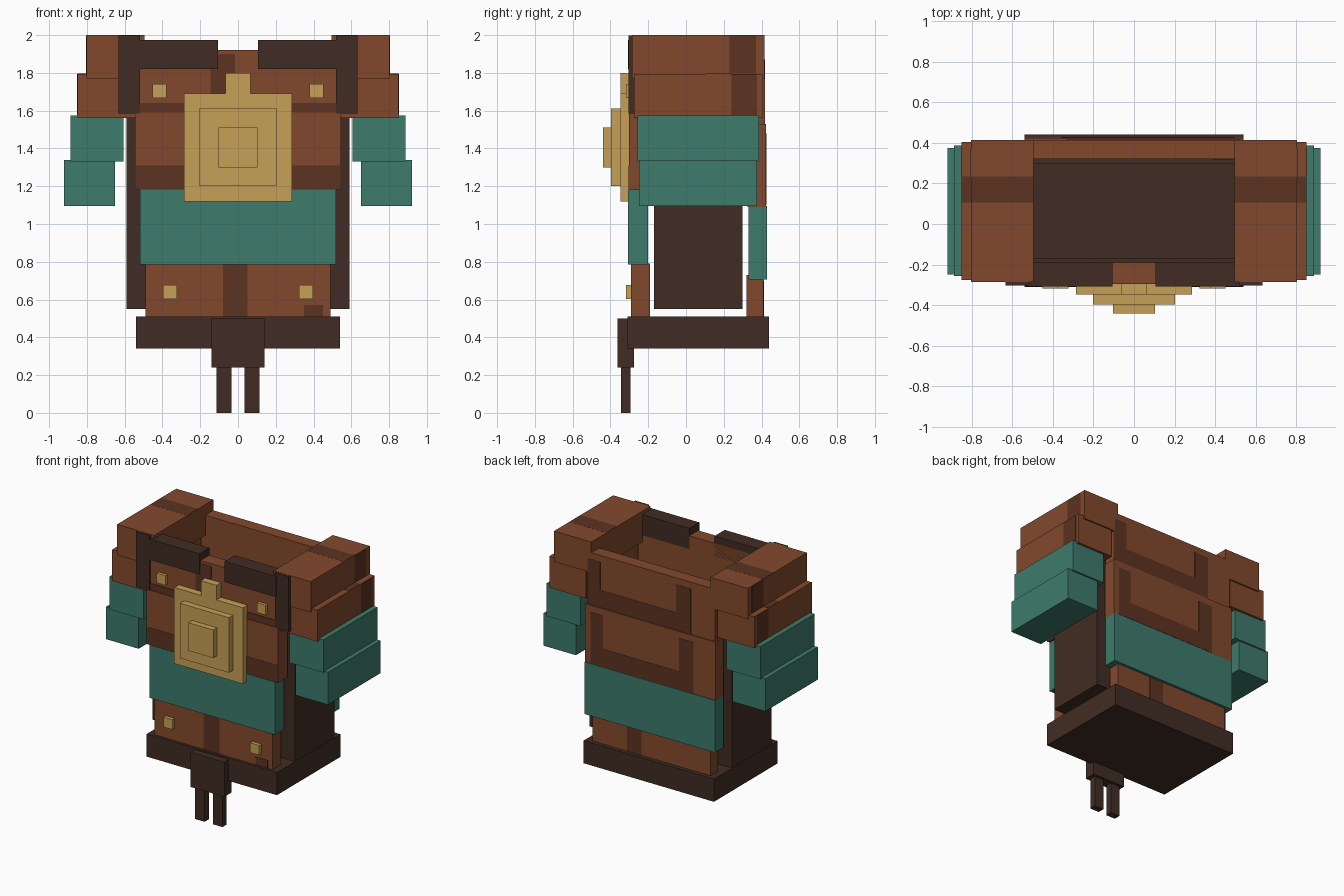
import bpy

if "Cube" in bpy.data.objects:
    bpy.data.objects.remove(bpy.data.objects["Cube"])


def material(name, rgb):
    lin = [((c / 255 + 0.055) / 1.055) ** 2.4 for c in rgb]
    m = bpy.data.materials.new(name)
    m.diffuse_color = (*lin, 1)
    m.use_nodes = True
    m.node_tree.nodes["Principled BSDF"].inputs["Base Color"].default_value = m.diffuse_color
    return m


LEATHER = material("brown leather", (130, 73, 44))
STAIN = material("stained leather", (92, 51, 33))
DARK = material("dark leather", (65, 44, 35))
TEAL = material("teal cloth", (61, 123, 108))
GOLD = material("gold", (199, 161, 87))


def box(name, mat, x, y, z):
    """Box given by its (min, max) range on each axis."""
    bpy.ops.mesh.primitive_cube_add(size=1, location=[sum(r) / 2 for r in (x, y, z)])
    ob = bpy.context.object
    ob.name = name
    ob.scale = [r[1] - r[0] for r in (x, y, z)]
    bpy.ops.object.transform_apply(location=False, rotation=False, scale=True)
    ob.data.materials.append(mat)
    return ob


def pair(name, mat, x, y, z):
    """Box and its mirror image across x = 0."""
    box(name + "_right", mat, x, y, z)
    box(name + "_left", mat, (-x[1], -x[0]), y, z)


def wide(name, mat, half, y, z):
    box(name, mat, (-half, half), y, z)


T = 0.004  # thickness of the painted stains


def stain_y(name, x, y, z):
    """Stain plate on a face pointing along y."""
    box(name, STAIN, x, (y - T / 2, y + T / 2), z)


# Torso core and belt
wide("torso_core", DARK, 0.59, (-0.17, 0.30), (0.55, 1.59))
wide("belt", DARK, 0.54, (-0.31, 0.44), (0.34, 0.51))
wide("belt_buckle", DARK, 0.14, (-0.362, -0.275), (0.24, 0.50))
pair("belt_strap", DARK, (0.035, 0.113), (-0.345, -0.295), (0, 0.245))

# Front plates
wide("front_upper_plate", LEATHER, 0.53, (-0.295, -0.19), (1.58, 1.92))
wide("front_middle_plate", LEATHER, 0.545, (-0.303, -0.195), (1.18, 1.59))
wide("front_sash", TEAL, 0.52, (-0.306, -0.20), (0.785, 1.18))
wide("front_lower_plate", LEATHER, 0.49, (-0.29, -0.19), (0.50, 0.79))

# Back plates
wide("back_upper_plate", LEATHER, 0.53, (0.32, 0.415), (1.51, 1.92))
wide("back_middle_plate", LEATHER, 0.54, (0.325, 0.424), (1.09, 1.53))
wide("back_sash", TEAL, 0.54, (0.33, 0.43), (0.705, 1.095))
wide("back_lower_plate", LEATHER, 0.49, (0.32, 0.41), (0.50, 0.73))

# Layered shoulders and sleeves
pair("shoulder_top", LEATHER, (0.495, 0.803), (-0.285, 0.415), (1.77, 2.0))
pair("shoulder_lower", LEATHER, (0.545, 0.85), (-0.275, 0.405), (1.56, 1.795))
pair("sleeve_upper", TEAL, (0.605, 0.887), (-0.256, 0.387), (1.33, 1.575))
pair("sleeve_lower", TEAL, (0.65, 0.92), (-0.248, 0.375), (1.095, 1.338))

# Dark collar trim
pair("collar_bar", DARK, (0.105, 0.53), (-0.308, -0.19), (1.82, 1.975))
pair("collar_strap", DARK, (0.52, 0.633), (-0.304, -0.27), (1.585, 1.999))

# Stepped gold emblem plate and studs
wide("emblem_base", GOLD, 0.285, (-0.348, -0.28), (1.12, 1.69))
wide("emblem_tab", GOLD, 0.065, (-0.348, -0.28), (1.69, 1.80))
wide("emblem_step", GOLD, 0.203, (-0.396, -0.34), (1.20, 1.612))
wide("emblem_centre", GOLD, 0.103, (-0.44, -0.39), (1.30, 1.51))
pair("chest_stud", GOLD, (0.378, 0.452), (-0.317, -0.28), (1.668, 1.742))
pair("waist_stud", GOLD, (0.323, 0.397), (-0.317, -0.28), (0.603, 0.677))

# Stains on the front
stain_y("front_upper_stain", (-0.145, -0.015), -0.295, (1.64, 1.90))
stain_y("front_upper_band", (-0.52, 0.52), -0.297, (1.588, 1.64))
stain_y("front_middle_band", (-0.54, 0.54), -0.303, (1.182, 1.31))
stain_y("front_lower_stain", (-0.08, 0.05), -0.29, (0.51, 0.785))
stain_y("front_lower_spot", (0.35, 0.45), -0.29, (0.51, 0.57))

# U-shaped stains on the back
for name, y, shift, z0, z1 in (("upper", 0.415, 0, 1.53, 1.87),
                               ("middle", 0.424, -0.03, 1.10, 1.48)):
    stain_y(f"back_{name}_band", (-0.21 + shift, 0.42 + shift), y, (z0, z0 + 0.13))
    stain_y(f"back_{name}_stain_a", (0.42 + shift, 0.525 + shift), y, (z0, z1))
    stain_y(f"back_{name}_stain_b", (-0.33 + shift, -0.21 + shift), y, (z0, z1))
stain_y("back_lower_stain", (0.08, 0.2), 0.41, (0.51, 0.70))
stain_y("back_inner_stain", (0.39, 0.49), 0.32, (1.60, 1.88))

# Stains on the shoulders
pair("shoulder_top_stain", STAIN, (0.497, 0.801), (0.105, 0.235), (1.996, 2.0005))
pair("shoulder_side_stain", STAIN, (0.80, 0.805), (0.23, 0.37), (1.796, 1.998))
pair("shoulder_ledge_stain", STAIN, (0.80, 0.849), (0.105, 0.235), (1.79, 1.797))
pair("shoulder_lower_stain", STAIN, (0.847, 0.852), (0.24, 0.375), (1.576, 1.793))
